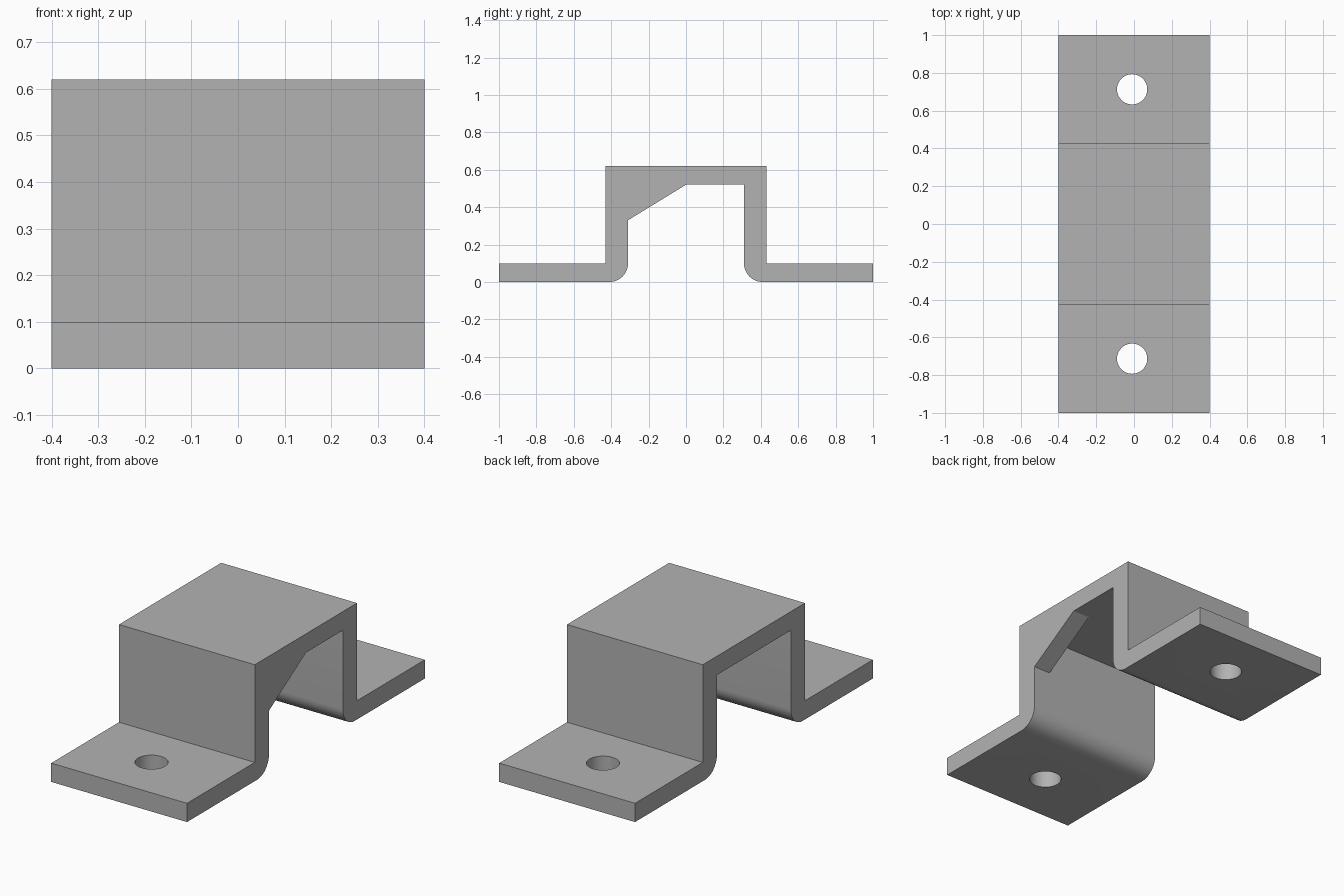
import bpy
import bmesh
from math import cos, sin, pi, radians

if "Cube" in bpy.data.objects:
    bpy.data.objects.remove(bpy.data.objects["Cube"], do_unlink=True)

HALF_W, TOP, PLATE = 0.4, 0.62, 0.1
OUTER, INNER, FILLET = 0.43, 0.31, 0.1

grey = bpy.data.materials.new("plain grey")
grey.use_nodes = True
grey.diffuse_color = (0.45, 0.45, 0.45, 1)
grey.node_tree.nodes["Principled BSDF"].inputs["Base Color"].default_value = (0.45, 0.45, 0.45, 1)


def prism(name, outline, x0, x1):
    """Extrude a (y, z) outline along x."""
    bm = bmesh.new()
    face = bm.faces.new([bm.verts.new((x0, y, z)) for y, z in outline])
    ext = bmesh.ops.extrude_face_region(bm, geom=[face])["geom"]
    bmesh.ops.translate(bm, vec=(x1 - x0, 0, 0),
                        verts=[v for v in ext if isinstance(v, bmesh.types.BMVert)])
    bmesh.ops.recalc_face_normals(bm, faces=bm.faces)
    mesh = bpy.data.meshes.new(name)
    bm.to_mesh(mesh)
    bm.free()
    mesh.materials.append(grey)
    obj = bpy.data.objects.new(name, mesh)
    bpy.context.collection.objects.link(obj)
    return obj


def combine(target, tool, operation):
    """Apply a boolean and remove the tool object."""
    mod = target.modifiers.new(operation.lower(), 'BOOLEAN')
    mod.operation, mod.solver, mod.object = operation, 'EXACT', tool
    bpy.ops.object.select_all(action='DESELECT')
    bpy.context.view_layer.objects.active = target
    target.select_set(True)
    bpy.ops.object.modifier_apply(modifier=mod.name)
    bpy.data.objects.remove(tool, do_unlink=True)


# Bent strip: half of the profile, mirrored to close the outline
steps = 10
bend = [(INNER + FILLET * (1 - cos(a)), FILLET * (1 - sin(a)))
        for a in (pi / 2 * i / steps for i in range(steps + 1))]
half = ([(INNER, TOP - PLATE)] + bend +
        [(1, 0), (1, PLATE), (OUTER, PLATE), (OUTER, TOP)])
bracket = prism("mounting_bracket", half + [(-y, z) for y, z in reversed(half)], -HALF_W, HALF_W)

# Gusset rib in the front inner corner, flush with the left edge
rib = prism("gusset", [(-INNER, 0.33), (0, TOP - PLATE), (0, TOP - 0.05),
                       (-INNER - 0.05, TOP - 0.05), (-INNER - 0.05, 0.33)],
            HALF_W - 0.1, HALF_W)
combine(bracket, rib, 'UNION')

# Merge coplanar faces left by the union
bm = bmesh.new()
bm.from_mesh(bracket.data)
bmesh.ops.remove_doubles(bm, verts=bm.verts, dist=0.0001)
bmesh.ops.dissolve_limit(bm, angle_limit=radians(1), verts=bm.verts, edges=bm.edges)
bm.to_mesh(bracket.data)
bm.free()

# Bolt holes through both flanges
for side in (-1, 1):
    bpy.ops.mesh.primitive_cylinder_add(vertices=48, radius=0.08, depth=0.4,
                                        location=(-0.01, side * 0.713, PLATE / 2))
    drill = bpy.context.object
    drill.name = "hole_cutter"
    drill.hide_render = True
    drill.data.materials.append(grey)
    combine(bracket, drill, 'DIFFERENCE')

bpy.ops.object.shade_smooth_by_angle(angle=radians(30))
